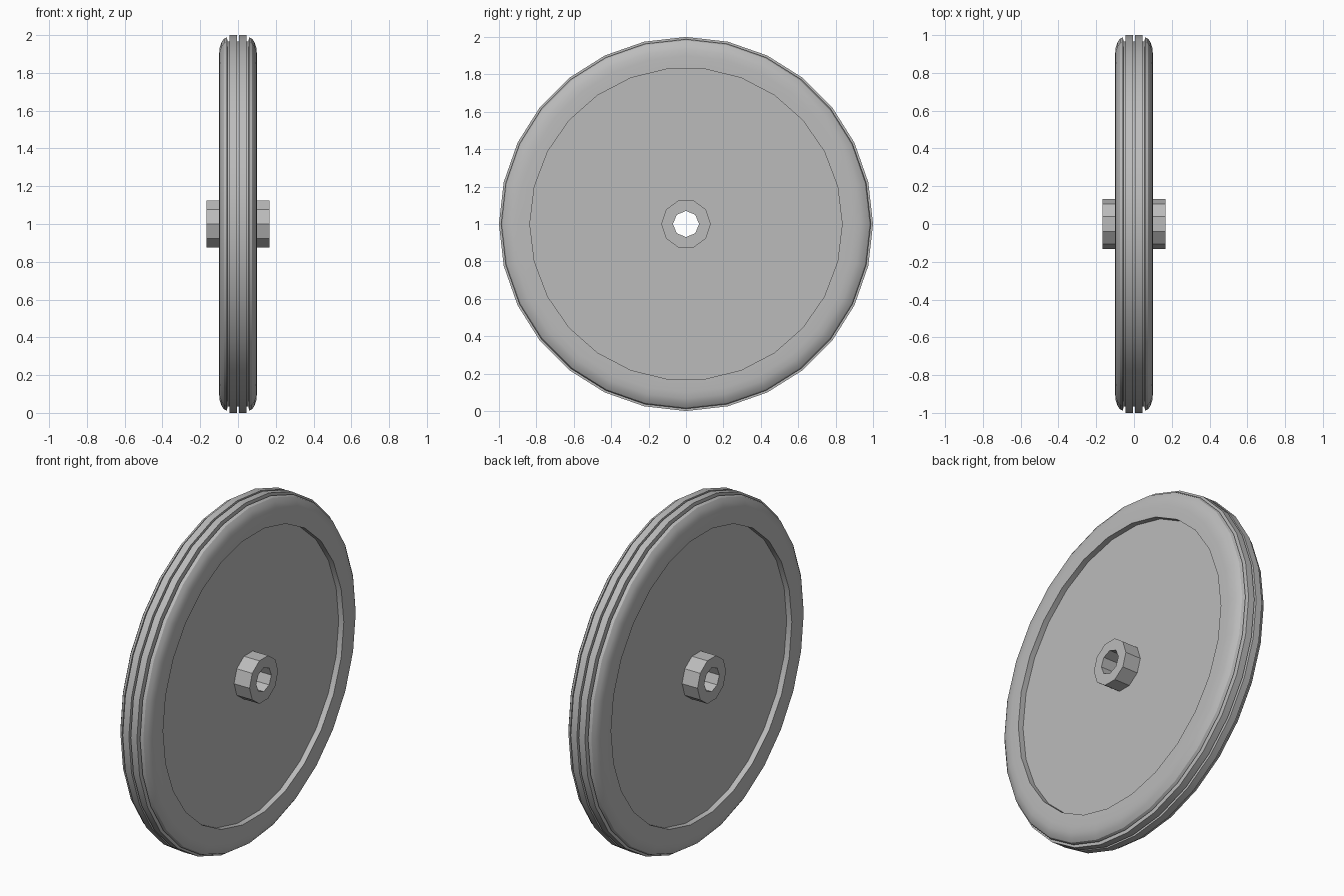
import bpy, bmesh, math
from math import cos, sin, pi

cube = bpy.data.objects.get("Cube")
if cube:
    bpy.data.objects.remove(cube)

grey = bpy.data.materials.new("plain grey")
grey.use_nodes = True
colour = (0.5, 0.5, 0.5, 1)
grey.diffuse_color = colour
grey.node_tree.nodes["Principled BSDF"].inputs["Base Color"].default_value = colour


def revolve(name, profile):
    """Closed ring about the x axis; profile points are (x, radius, sides)."""
    bm = bmesh.new()
    rings = [[bm.verts.new((x, r * cos(2 * pi * i / n), 1 + r * sin(2 * pi * i / n)))
              for i in range(n)] for x, r, n in profile]
    for a, b in zip(rings, rings[1:] + rings[:1]):
        n = len(a)
        if n == len(b):
            for i in range(n):
                j = (i + 1) % n
                bm.faces.new((a[i], a[j], b[j], b[i]))
        else:
            # flat annulus between rings with different side counts
            edges = []
            for ring in (a, b):
                for i, v in enumerate(ring):
                    w = ring[i - 1]
                    edges.append(bm.edges.get((v, w)) or bm.edges.new((v, w)))
            bmesh.ops.triangle_fill(bm, edges=edges, use_beauty=True, normal=(1, 0, 0))
    bmesh.ops.recalc_face_normals(bm, faces=bm.faces)
    mesh = bpy.data.meshes.new(name)
    bm.to_mesh(mesh)
    bm.free()
    mesh.materials.append(grey)
    obj = bpy.data.objects.new(name, mesh)
    bpy.context.collection.objects.link(obj)
    bpy.ops.object.select_all(action='DESELECT')
    obj.select_set(True)
    bpy.context.view_layer.objects.active = obj
    bpy.ops.object.shade_smooth_by_angle(angle=math.radians(30))
    return obj


def mirrored(half):
    return half + [(-x, r, n) for x, r, n in reversed(half)]


# Tyre: flat side, rounded shoulder, raised ribs and three tread grooves
TYRE, RIM, HUB, BORE = 28, 26, 10, 8
floor = 0.965
tyre = [(0.1, 0.835, RIM), (0.1, 0.9, TYRE)]
tyre += [(0.058 + 0.042 * cos(t * pi / 8), 0.9 + 0.088 * sin(t * pi / 8), TYRE)
         for t in range(1, 5)]
tyre += [(x, r, TYRE) for x, r in ((0.056, floor), (0.046, floor), (0.046, 1),
                                   (0.006, 1), (0.006, floor))]
revolve("tyre", mirrored(tyre))

# Recessed wheel disc
revolve("wheel_disc", mirrored([(0.067, 0.132, HUB), (0.067, 0.835, RIM)]))

# Hub sleeve with the axle bore
revolve("hub", mirrored([(0.167, 0.07, BORE), (0.167, 0.132, HUB)]))
